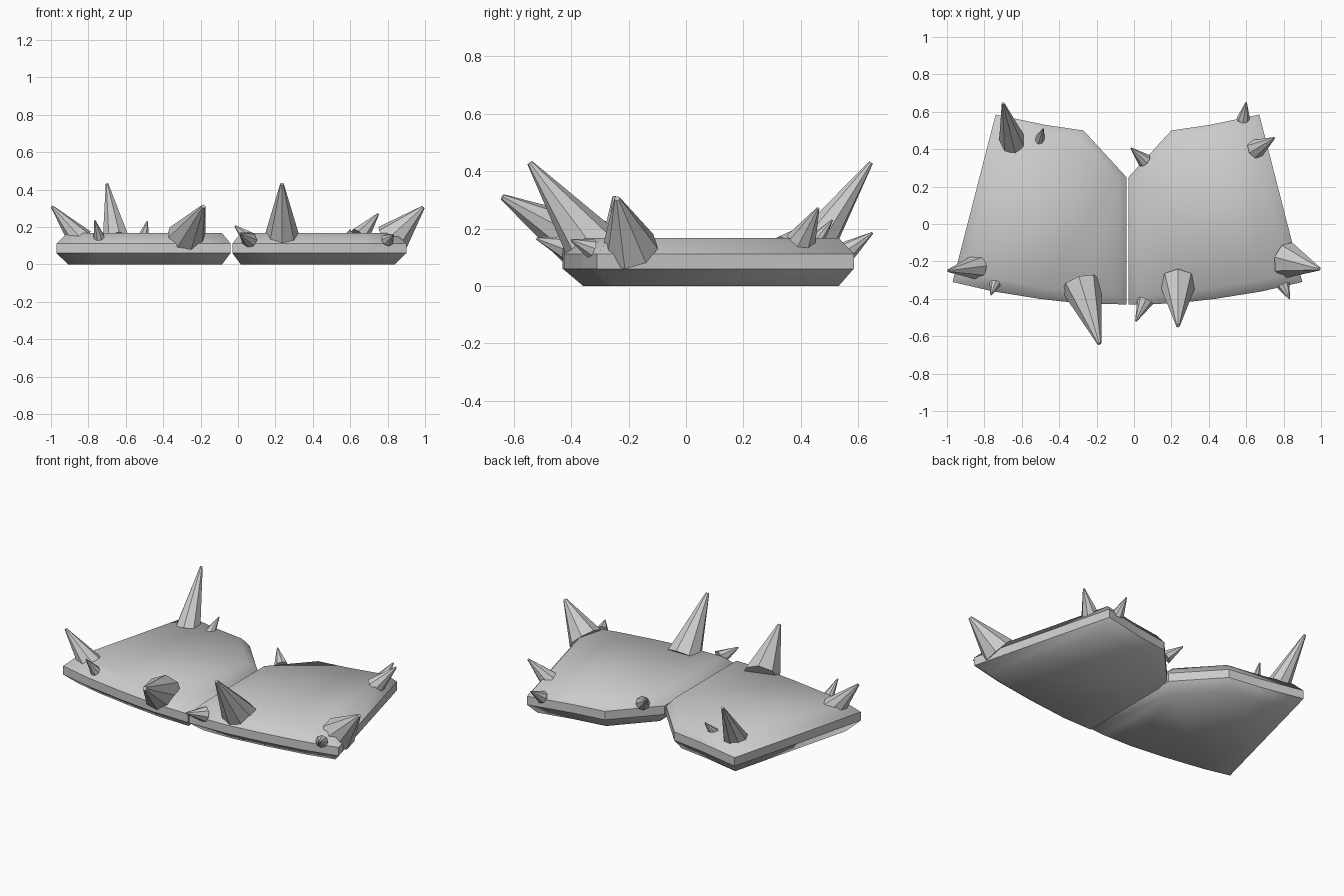
import bpy, bmesh
from mathutils import Vector

if "Cube" in bpy.data.objects:
    bpy.data.objects.remove(bpy.data.objects["Cube"])

MID = -0.035  # mirror line between the two plates

# Outline of one plate, measured outward from the mirror line (counter-clockwise)
OUTLINE = [Vector(p) for p in [(0.005, -0.43), (0.25, -0.425), (0.47, -0.40), (0.72, -0.36),
                               (0.935, -0.31), (0.705, 0.585), (0.44, 0.53), (0.235, 0.50),
                               (0.005, 0.25)]]


def inset(pts, side, front):
    """Move every edge inwards; the curved front edges use their own distance."""
    lines, out = [], []
    n = len(pts)
    for i in range(n):
        d = (pts[(i + 1) % n] - pts[i]).normalized()
        nrm = Vector((-d.y, d.x))
        lines.append((pts[i] + nrm * (front if i < 4 else side), d))
    for i in range(n):
        p, d = lines[i - 1]
        q, e = lines[i]
        t = (q - p).cross(e) / d.cross(e)
        out.append(p + d * t)
    return out


def finish(bm, name):
    bmesh.ops.recalc_face_normals(bm, faces=bm.faces[:])
    me = bpy.data.meshes.new(name)
    bm.to_mesh(me)
    bm.free()
    ob = bpy.data.objects.new(name, me)
    bpy.context.collection.objects.link(ob)
    return ob


def plate(name, sign):
    bm = bmesh.new()
    rings = []
    for z, side, front in [(0, 0.045, 0.07), (0.06, 0, 0), (0.112, 0, 0), (0.167, 0.045, 0.06)]:
        pts = inset(OUTLINE, side, front) if side else OUTLINE
        rings.append([bm.verts.new((MID + sign * p.x, p.y, z)) for p in pts])
    n = len(OUTLINE)
    caps = [bm.faces.new(rings[0]), bm.faces.new(rings[-1])]
    rows = [[bm.faces.new((a[i], a[(i + 1) % n], b[(i + 1) % n], b[i])) for i in range(n)]
            for a, b in zip(rings, rings[1:])]
    # soft slopes above and below, crisp edges along the middle band
    for f in caps + rows[0] + rows[2]:
        f.smooth = True
    for f in rows[1]:
        for e in f.edges:
            e.smooth = False
    return finish(bm, name)


def spike(name, base, tip, r, sides=8):
    base, tip = Vector(base), Vector(tip)
    axis = tip - base
    bm = bmesh.new()
    bmesh.ops.create_cone(bm, cap_ends=True, segments=sides, radius1=r, radius2=r * 0.1,
                          depth=axis.length)
    bmesh.ops.translate(bm, verts=bm.verts[:], vec=(0, 0, axis.length / 2))
    ob = finish(bm, name)
    ob.rotation_mode = 'QUATERNION'
    ob.rotation_quaternion = axis.to_track_quat('Z', 'Y')
    ob.location = base


plate("left_plate", -1)
plate("right_plate", 1)

# Spikes: base centre, tip, base radius
SPIKES = {
    "front_left_large_spike": ((-0.28, -0.33, 0.13), (-0.185, -0.64, 0.31), 0.11),
    "front_right_large_spike": ((0.235, -0.32, 0.13), (0.235, -0.545, 0.43), 0.10),
    "back_left_large_spike": ((-0.65, 0.44, 0.13), (-0.70, 0.645, 0.43), 0.075),
    "back_left_small_spike": ((-0.505, 0.45, 0.15), (-0.485, 0.51, 0.23), 0.03),
    "left_corner_spike": ((-0.84, -0.23, 0.13), (-0.995, -0.25, 0.31), 0.07),
    "left_corner_small_spike": ((-0.74, -0.31, 0.13), (-0.765, -0.38, 0.235), 0.035),
    "right_corner_spike": ((0.82, -0.195, 0.13), (0.99, -0.24, 0.305), 0.10),
    "right_corner_small_spike": ((0.80, -0.33, 0.13), (0.83, -0.40, 0.16), 0.035),
    "front_middle_small_spike": ((0.06, -0.41, 0.13), (0.01, -0.52, 0.165), 0.045),
    "back_middle_small_spike": ((0.055, 0.34, 0.14), (-0.015, 0.405, 0.205), 0.04),
    "back_right_small_spike": ((0.585, 0.56, 0.12), (0.60, 0.65, 0.185), 0.037),
    "back_right_spike": ((0.65, 0.40, 0.15), (0.75, 0.46, 0.27), 0.055),
}
for name, (base, tip, r) in SPIKES.items():
    spike(name, base, tip, r)
